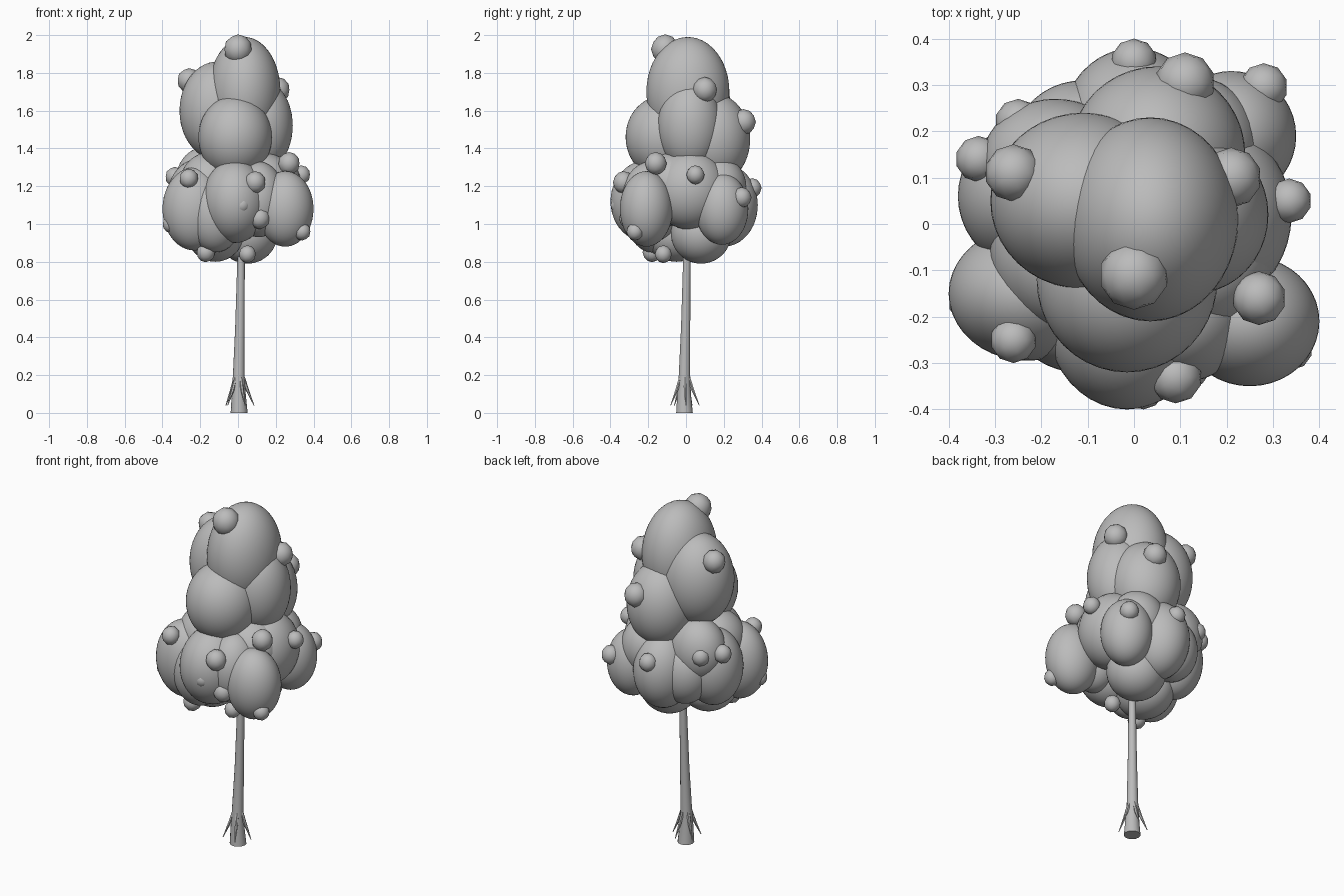
import bpy, bmesh, math
from mathutils import Vector

cube = bpy.data.objects.get("Cube")
if cube:
    bpy.data.objects.remove(cube, do_unlink=True)

grey = bpy.data.materials.new("plain_grey")
grey.use_nodes = True
grey.diffuse_color = (0.5, 0.5, 0.5, 1)
grey.node_tree.nodes["Principled BSDF"].inputs["Base Color"].default_value = (0.5, 0.5, 0.5, 1)


def blob(name, centre, radii, detail):
    """Smooth rounded leaf mass."""
    bpy.ops.mesh.primitive_ico_sphere_add(subdivisions=detail, radius=1, location=centre)
    ob = bpy.context.object
    ob.name = name
    ob.scale = radii
    bpy.ops.object.transform_apply(location=False, rotation=False, scale=True)
    bpy.ops.object.shade_smooth()
    ob.data.materials.append(grey)


def tapered_tube(name, points, radii, sides):
    """Closed round tube: stacked rings joined by faces, capped at both ends."""
    bm = bmesh.new()
    rings = []
    for co, r in zip(points, radii):
        rings.append([bm.verts.new(Vector(co) + Vector((r * math.cos(a), r * math.sin(a), 0)))
                      for a in (math.tau * k / sides for k in range(sides))])
    for low, high in zip(rings, rings[1:]):
        for k in range(sides):
            n = (k + 1) % sides
            bm.faces.new((low[k], low[n], high[n], high[k]))
    bm.faces.new(rings[0])
    bm.faces.new(rings[-1])
    bmesh.ops.recalc_face_normals(bm, faces=bm.faces)
    mesh = bpy.data.meshes.new(name)
    bm.to_mesh(mesh)
    bm.free()
    mesh.materials.append(grey)
    ob = bpy.data.objects.new(name, mesh)
    bpy.context.collection.objects.link(ob)
    bpy.ops.object.select_all(action="DESELECT")
    ob.select_set(True)
    bpy.context.view_layer.objects.active = ob
    bpy.ops.object.shade_smooth_by_angle(angle=math.radians(50))


masses = {
    # Upper crown
    "crown_top": ((.035, .01, 1.7), (.19, .22, .29)),
    "crown_left_side": ((-.11, .05, 1.6), (.2, .19, .26)),
    "crown_front": ((-.015, -.12, 1.46), (.195, .2, .22)),
    "crown_right_side": ((.13, .02, 1.52), (.16, .17, .24)),
    "crown_back": ((.05, .15, 1.45), (.19, .19, .24)),
    # Lower crown
    "lower_core": ((0, 0, 1.17), (.26, .24, .2)),
    "lower_front": ((-.015, -.2, 1.12), (.175, .2, .22)),
    "lower_front_neg_x": ((-.23, -.15, 1.08), (.17, .145, .22)),
    "lower_front_pos_x": ((.25, -.21, 1.08), (.15, .14, .2)),
    "lower_back_pos_x": ((.21, .19, 1.08), (.14, .14, .19)),
    "lower_side_pos_x": ((.16, .02, 1.18), (.18, .2, .21)),
    "lower_side_neg_x": ((-.22, .06, 1.12), (.16, .16, .22)),
    "lower_back_neg_x": ((-.17, .13, 1.23), (.16, .14, .18)),
    "lower_back": ((0, .2, 1.1), (.16, .18, .22)),
    "under_neg_x": ((-.12, -.05, .95), (.15, .17, .15)),
    "under_pos_x": ((.05, .08, .95), (.16, .16, .16)),
    # Masses filling the gaps of the lower crown
    "fill_front_neg_x": ((-.12, -.18, 1.05), (.15, .14, .2)),
    "fill_front_pos_x": ((.11, -.19, 1.13), (.14, .15, .2)),
    "fill_upper_pos_x": ((.13, -.07, 1.21), (.17, .16, .17)),
    "fill_upper_neg_x": ((-.15, -.06, 1.21), (.16, .17, .17)),
    "fill_back_pos_x": ((.12, .17, 1.19), (.15, .15, .17)),
    "fill_back_neg_x": ((-.11, .17, 1.1), (.15, .14, .18)),
}
for name, (centre, radii) in masses.items():
    blob(name, centre, radii, 4)

# Small leaf tufts on the masses
tufts = [
    (0, -.11, 1.925, .075), (.21, .1, 1.71, .065), (-.26, .11, 1.76, .062),
    (.11, .305, 1.54, .065), (.28, .295, 1.14, .052), (.335, .05, 1.26, .048),
    (.27, -.16, 1.32, .058), (.09, -.33, 1.22, .057), (-.26, -.25, 1.24, .05),
    (-.335, .14, 1.25, .05), (-.25, .22, 1.24, .05), (0, .35, 1.19, .05),
    (.34, -.27, .96, .045), (-.355, -.17, 1, .045), (.02, -.355, 1.1, .045),
    (.115, -.3, 1.03, .055), (-.17, -.18, .85, .05), (.05, -.12, .84, .045),
]
for i, (x, y, z, r) in enumerate(tufts):
    blob(f"leaf_tuft_{i + 1}", (x, y, z), (r, r, r * 1.05), 2)

# Trunk, slightly bent and flared at the foot
tapered_tube("trunk",
             [(.006, -.008, 0), (.004, -.01, .1), (.004, -.008, .2), (.01, -.002, .45), (.016, .004, .8), (.016, .004, 1.1)],
             [.045, .037, .031, .025, .02, .017], 14)

# Pointed roots splaying out from the trunk
for i in range(5):
    angle = math.tau * i / 5 + .1
    d = Vector((math.cos(angle), math.sin(angle), 0))
    base = Vector((.005, -.008, 0))
    tapered_tube(f"root_{i + 1}",
                 [base + d * .022 + Vector((0, 0, .19)),
                  base + d * .045 + Vector((0, 0, .12)),
                  base + d * .08 + Vector((0, 0, .04))],
                 [.01, .009, .002], 6)
